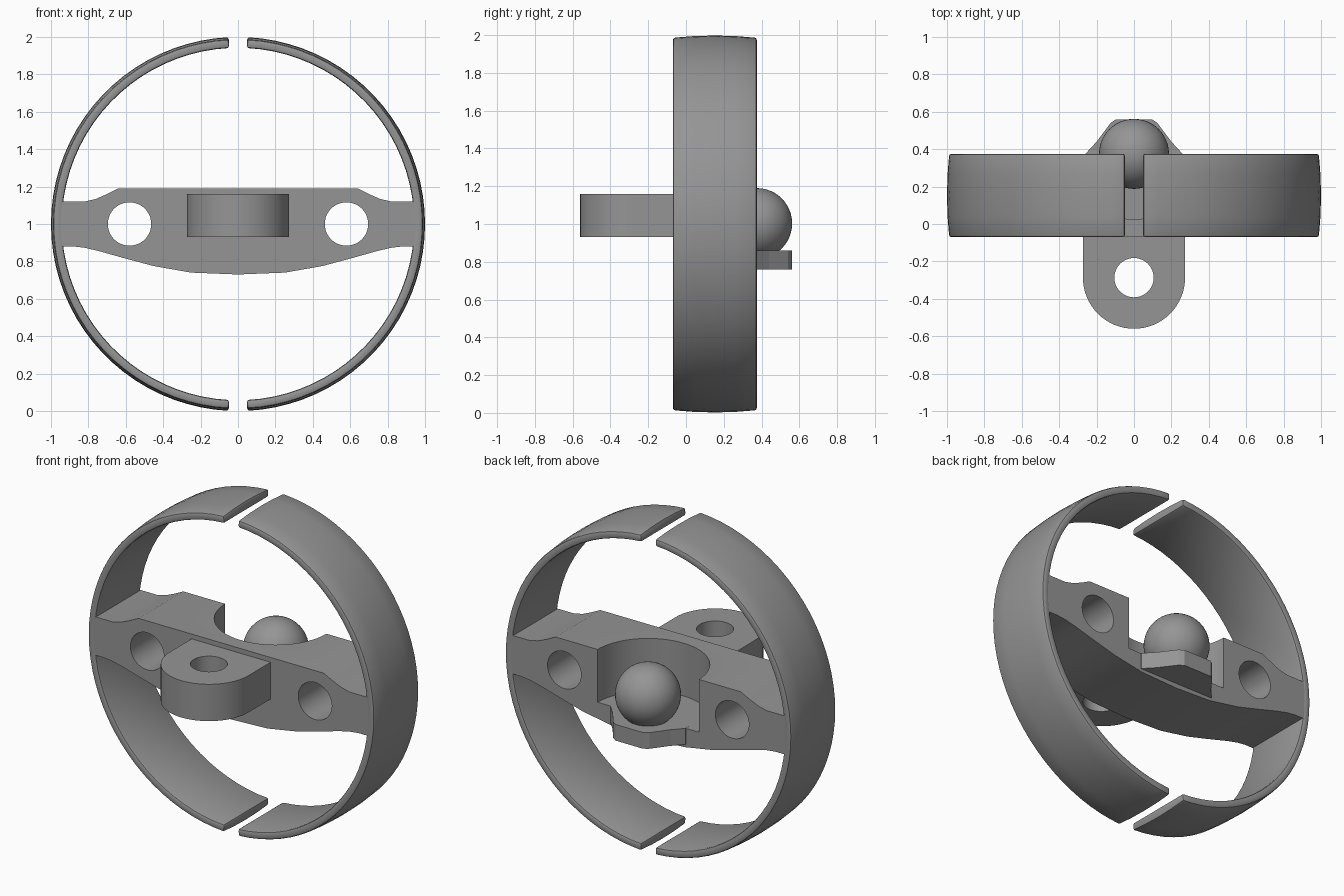
import bpy, bmesh, math

cube = bpy.data.objects.get("Cube")
if cube:
    bpy.data.objects.remove(cube, do_unlink=True)

grey = bpy.data.materials.new("mid_grey")
grey.use_nodes = True
grey.diffuse_color = (0.3, 0.3, 0.3, 1)
grey.node_tree.nodes["Principled BSDF"].inputs["Base Color"].default_value = (0.3, 0.3, 0.3, 1)

FRONT, BACK, MID = -0.07, 0.375, 1.0


def add_object(name, bm):
    bmesh.ops.recalc_face_normals(bm, faces=bm.faces)
    mesh = bpy.data.meshes.new(name)
    bm.to_mesh(mesh)
    bm.free()
    mesh.materials.append(grey)
    ob = bpy.data.objects.new(name, mesh)
    bpy.context.collection.objects.link(ob)
    return ob


def prism(name, points, offset):
    """Extrude a closed outline of 3D points by an offset."""
    bm = bmesh.new()
    face = bm.faces.new([bm.verts.new(p) for p in points])
    moved = bmesh.ops.extrude_face_region(bm, geom=[face])["geom"]
    bmesh.ops.translate(bm, vec=offset, verts=[v for v in moved if isinstance(v, bmesh.types.BMVert)])
    return add_object(name, bm)


def circle(radius, start=0.0, sweep=math.tau, count=48, closed=True):
    steps = count if closed else count - 1
    return [(radius * math.cos(start + sweep * i / steps),
             radius * math.sin(start + sweep * i / steps)) for i in range(count)]


def activate(ob):
    bpy.ops.object.select_all(action='DESELECT')
    ob.select_set(True)
    bpy.context.view_layer.objects.active = ob


def cut(target, cutter):
    mod = target.modifiers.new("cut", 'BOOLEAN')
    mod.operation, mod.solver, mod.object = 'DIFFERENCE', 'EXACT', cutter
    activate(target)
    bpy.ops.object.modifier_apply(modifier=mod.name)
    bpy.data.objects.remove(cutter, do_unlink=True)


def smooth(ob):
    activate(ob)
    bpy.ops.object.shade_smooth_by_angle(angle=math.radians(35))


def half_ring(name, side):
    """Slightly crowned band, open at the top and bottom."""
    centre = (FRONT + BACK) / 2
    half = (BACK - FRONT) / 2
    section = [(0.942, -half), (0.942, half)]
    section += [(1.0 - 0.012 * t * t, half * t) for t in (1, 0.5, 0, -0.5, -1)]
    gap, count = math.asin(0.05), 41
    bm = bmesh.new()
    loops = []
    for i in range(count):
        a = -math.pi / 2 + gap + (math.pi - 2 * gap) * i / (count - 1)
        loops.append([bm.verts.new((side * r * math.cos(a), centre + y, MID + r * math.sin(a)))
                      for r, y in section])
    n = len(section)
    for a, b in zip(loops, loops[1:]):
        for k in range(n):
            bm.faces.new((a[k], a[(k + 1) % n], b[(k + 1) % n], b[k]))
    bm.faces.new(loops[0])
    bm.faces.new(loops[-1])
    ob = add_object(name, bm)
    bevel = ob.modifiers.new("soft_edges", 'BEVEL')
    bevel.width, bevel.segments = 0.012, 2
    bevel.limit_method, bevel.angle_limit = 'ANGLE', math.radians(40)
    activate(ob)
    bpy.ops.object.modifier_apply(modifier=bevel.name)
    smooth(ob)


half_ring("left_half_ring", 1)
half_ring("right_half_ring", -1)

# Crossbar: symmetric outline extruded front to back
side_outline = [(0.25, 0.74), (0.45, 0.775), (0.6, 0.815), (0.75, 0.857), (0.82, 0.873),
                (0.88, 0.88), (0.965, 0.88), (0.965, 1.12), (0.82, 1.12), (0.76, 1.134),
                (0.7, 1.16), (0.64, 1.19)]
outline = [(0, 0.73)] + side_outline + [(-x, z) for x, z in reversed(side_outline)]
bar = prism("crossbar", [(x, FRONT + 0.002, z) for x, z in outline], (0, BACK - FRONT - 0.004, 0))

# Round holes through both arms
for side in (-1, 1):
    cut(bar, prism("hole_cutter", [(side * 0.58 + x, -0.3, MID + z) for x, z in circle(0.116)], (0, 1, 0)))

# Half-cylinder socket in the back
cut(bar, prism("socket_cutter", [(x, BACK + y, 0.86) for x, y in circle(0.35, count=64)], (0, 0, 0.6)))
smooth(bar)

# Ledge under the ball
ledge_side = [(0.26, BACK - 0.03), (0.26, BACK), (0.2, 0.44), (0.125, 0.54), (0.095, 0.56)]
ledge = ledge_side + [(-x, y) for x, y in reversed(ledge_side)]
prism("ball_ledge", [(x, y, 0.76) for x, y in ledge], (0, 0, 0.101))

# Ball
bm = bmesh.new()
bmesh.ops.create_uvsphere(bm, u_segments=48, v_segments=24, radius=0.187)
bmesh.ops.translate(bm, vec=(0, BACK, MID + 0.003), verts=bm.verts)
smooth(add_object("ball", bm))

# Front lug with a vertical hole
lug_y = -0.287
arc = circle(0.273, math.pi, math.pi, 33, closed=False)
lug = prism("front_lug", [(x, lug_y + y, 0.93) for x, y in arc] + [(0.273, -0.04, 0.93), (-0.273, -0.04, 0.93)],
            (0, 0, 0.23))
cut(lug, prism("lug_cutter", [(x, lug_y + y, 0.7) for x, y in circle(0.105)], (0, 0, 0.8)))
smooth(lug)
